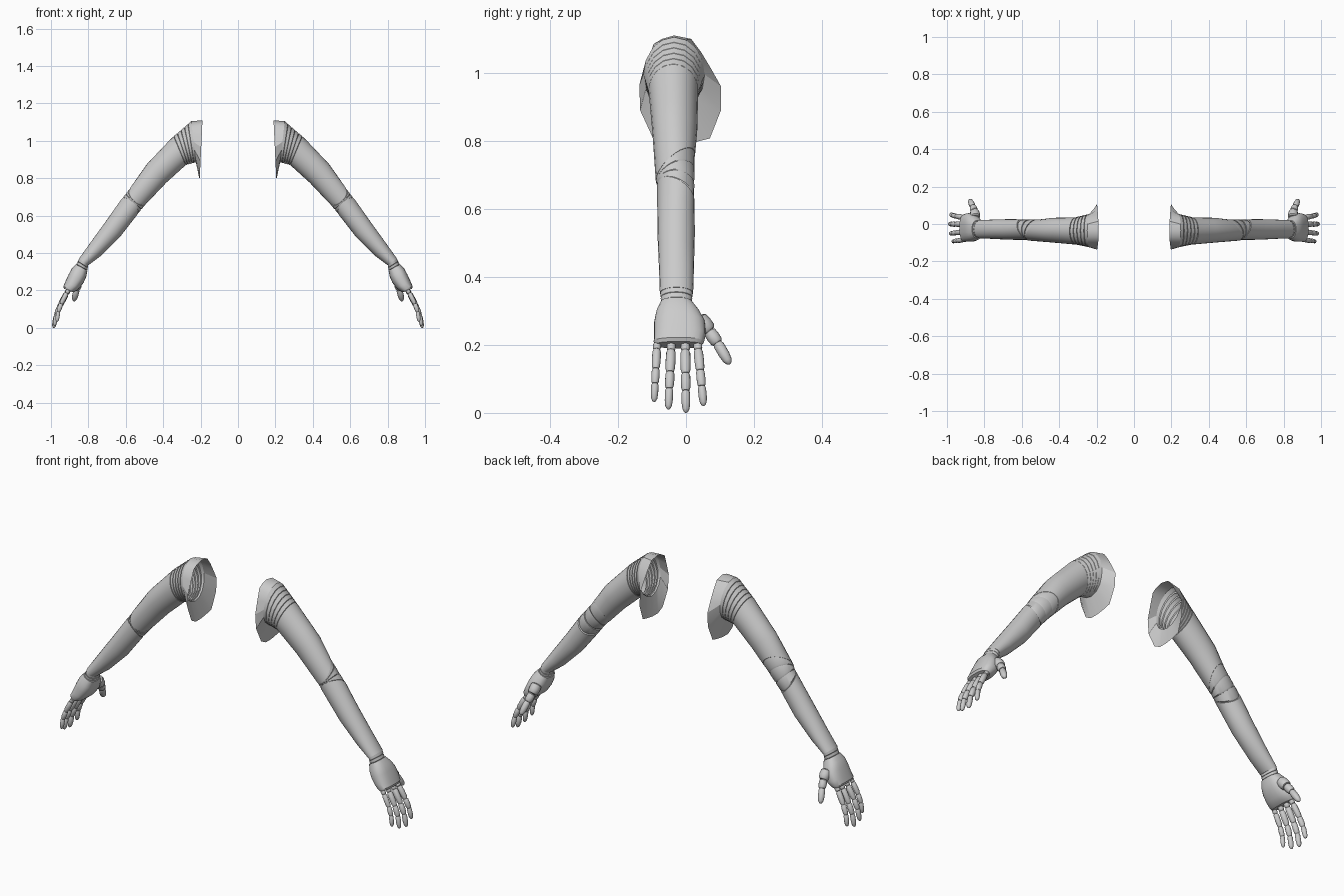
import bpy, bmesh, math
from mathutils import Vector

if "Cube" in bpy.data.objects:
    bpy.data.objects.remove(bpy.data.objects["Cube"])

grey = bpy.data.materials.new("light_grey")
grey.diffuse_color = (0.6, 0.6, 0.6, 1)
grey.use_nodes = True
grey.node_tree.nodes["Principled BSDF"].inputs["Base Color"].default_value = grey.diffuse_color


def build(name, lofts):
    """Mesh from lofts (loops, cap_start, cap_end), mirrored to the other arm."""
    bm = bmesh.new()
    for loops, cap0, cap1 in lofts:
        rows = [[bm.verts.new(p) for p in loop] for loop in loops]
        n = len(rows[0])
        for a, b in zip(rows, rows[1:]):
            for i in range(n):
                j = (i + 1) % n
                bm.faces.new((a[i], a[j], b[j], b[i]))
        if cap0:
            bm.faces.new(rows[0][::-1])
        if cap1:
            bm.faces.new(rows[-1])
    bmesh.ops.recalc_face_normals(bm, faces=bm.faces)
    me = bpy.data.meshes.new(name)
    bm.to_mesh(me)
    bm.free()
    me.materials.append(grey)
    ob = bpy.data.objects.new(name, me)
    bpy.context.collection.objects.link(ob)
    mod = ob.modifiers.new("other_arm", 'MIRROR')
    mod.use_mirror_merge = False
    return ob


def section(s, n=24, scale=1.0, power=1.0):
    """Oval from (top x, top z, bottom x, bottom z, y centre, y radius, tilt along the arm)."""
    tx, tz, bx, bz, yc, ry, tilt = s
    c = Vector(((tx + bx) / 2, yc, (tz + bz) / 2))
    u = Vector(((tx - bx) / 2, 0, (tz - bz) / 2)) * scale
    v = Vector((0.69 * tilt, ry, -0.72 * tilt)) * scale
    out = []
    for i in range(n):
        a = 2 * math.pi * i / n
        co, si = math.cos(a), math.sin(a)
        out.append(c + u * math.copysign(abs(co) ** power, co)
                   + v * math.copysign(abs(si) ** power, si))
    return out


def mix(a, b, t):
    return tuple(p + (q - p) * t for p, q in zip(a, b))


def bellows(name, a, b, count, n, big=1.0, small=0.93):
    """Stepped rings fanning from section a to section b."""
    loops = []
    for i in range(count):
        loops.append(section(mix(a, b, i / count), n, big))
        loops.append(section(mix(a, b, (i + 0.85) / count), n, big * 0.99))
        loops.append(section(mix(a, b, (i + 1) / count), n, small))
    return build(name, [(loops, False, False)])


def segment(p0, p1, r, profile, n=12):
    """Round finger segment between two points."""
    p0, p1 = Vector(p0), Vector(p1)
    q = (p1 - p0).to_track_quat('Z', 'Y')
    loops = []
    for t, k in profile:
        c = p0.lerp(p1, t)
        loops.append([c + q @ Vector((r * k * math.cos(2 * math.pi * i / n),
                                      r * k * math.sin(2 * math.pi * i / n), 0))
                      for i in range(n)])
    return loops, True, True


# Main arm sections
shoulder = (0.25, 1.105, 0.225, 0.885, -0.035, 0.09, 0)
arm_top = (0.345, 1.025, 0.28, 0.87, -0.037, 0.073, 0)
arm_mid = (0.487, 0.876, 0.383, 0.777, -0.033, 0.066, 0)
arm_end = (0.565, 0.765, 0.475, 0.68, -0.031, 0.058, -0.055)
fore_top = (0.622, 0.69, 0.538, 0.606, -0.03, 0.055, 0.03)
fore_mid = (0.708, 0.568, 0.632, 0.485, -0.029, 0.055, 0)
fore_low = (0.797, 0.445, 0.733, 0.385, -0.028, 0.051, 0)
fore_end = (0.85, 0.37, 0.80, 0.335, -0.028, 0.049, 0)
palm_top = (0.866, 0.34, 0.805, 0.306, -0.028, 0.047, 0)

# Shoulder shell: flared open plate around the first ring
outline = [(-.035, 1.11), (.015, 1.10), (.045, 1.06), (.075, 1.01), (.103, .96), (.103, .89),
           (.07, .807), (.03, .797), (-.015, .79), (-.06, .79), (-.098, .81), (-.135, .89),
           (-.137, .965), (-.115, 1.03), (-.095, 1.085), (-.07, 1.10)]
rim = [Vector((0.19 + 0.015 * (1.11 - z) / 0.32, y, z)) for y, z in outline]
build("shoulder_shell", [([rim, section(shoulder, 16)], False, False)])
bellows("shoulder_rings", shoulder, arm_top, 5, 16)

# Upper arm and forearm with turned-in ends
build("upper_arm", [([section(arm_top, scale=0.9), section(arm_top)]
                     + [section(mix(arm_top, arm_mid, t)) for t in (0.33, 0.67)]
                     + [section(arm_mid), section(arm_end), section(arm_end, scale=0.88)],
                     False, True)])
bellows("elbow_rings", arm_end, fore_top, 3, 24, 0.98, 0.9)
build("forearm", [([section(fore_top, scale=0.88)]
                   + [section(s) for s in (fore_top, mix(fore_top, fore_mid, 0.5), fore_mid,
                                           mix(fore_mid, fore_low, 0.5), fore_low, fore_end)]
                   + [section(fore_end, scale=0.85)], True, True)])
bellows("wrist_rings", fore_end, palm_top, 2, 24, 0.97, 0.85)

# Palm
palm = [palm_top,
        (0.888, 0.318, 0.812, 0.272, -0.024, 0.064, 0),
        (0.905, 0.287, 0.825, 0.243, -0.019, 0.075, 0),
        (0.923, 0.248, 0.847, 0.212, -0.018, 0.076, 0),
        (0.934, 0.222, 0.868, 0.196, -0.021, 0.074, 0)]
build("palm", [([section(palm_top, scale=0.85)] + [section(s, power=0.8) for s in palm]
                + [section((0.931, 0.21, 0.882, 0.19, -0.022, 0.068, 0), power=0.8)],
                True, True)])

# Fingers: knuckle, two phalanges and a rounded tip
bone = [(0, .72), (.1, .95), (.5, 1), (.85, .93), (1, .72)]
tip = [(0, .75), (.1, .97), (.55, .97), (.82, .8), (.95, .48), (1, .12)]
fracs = (0, 0.1, 0.43, 0.68, 1)
xs = (0.905, 0.918, 0.953, 0.973, 0.986)
fingers = {"little_finger": (-.085, -.094, .032, .0125, -.018),
           "ring_finger": (-.043, -.052, .01, .014, -.004),
           "middle_finger": (-.002, .0, .0, .0145, 0),
           "index_finger": (.034, .052, .02, .0138, -.006)}
for name, (y0, y1, zt, r, dx) in fingers.items():
    pts = [(x + dx * f, y0 + (y1 - y0) * f, 0.203 + (zt - 0.203) * f)
           for x, f in zip(xs, fracs)]
    build(name, [segment(pts[i], pts[i + 1], r * k, tip if i == 3 else bone)
                 for i, k in enumerate((0.95, 1.05, 0.98, 0.9))])

# Thumb
thumb = [(.848, .035, .278), (.852, .068, .24), (.862, .093, .205), (.878, .129, .143)]
build("thumb", [segment(thumb[i], thumb[i + 1], r, tip if i == 2 else bone)
                for i, r in enumerate((.027, .02, .0165))])

# Smooth shading with crisp steps
for ob in bpy.context.scene.objects:
    ob.select_set(True)
    bpy.context.view_layer.objects.active = ob
bpy.ops.object.shade_smooth_by_angle(angle=math.radians(32))
